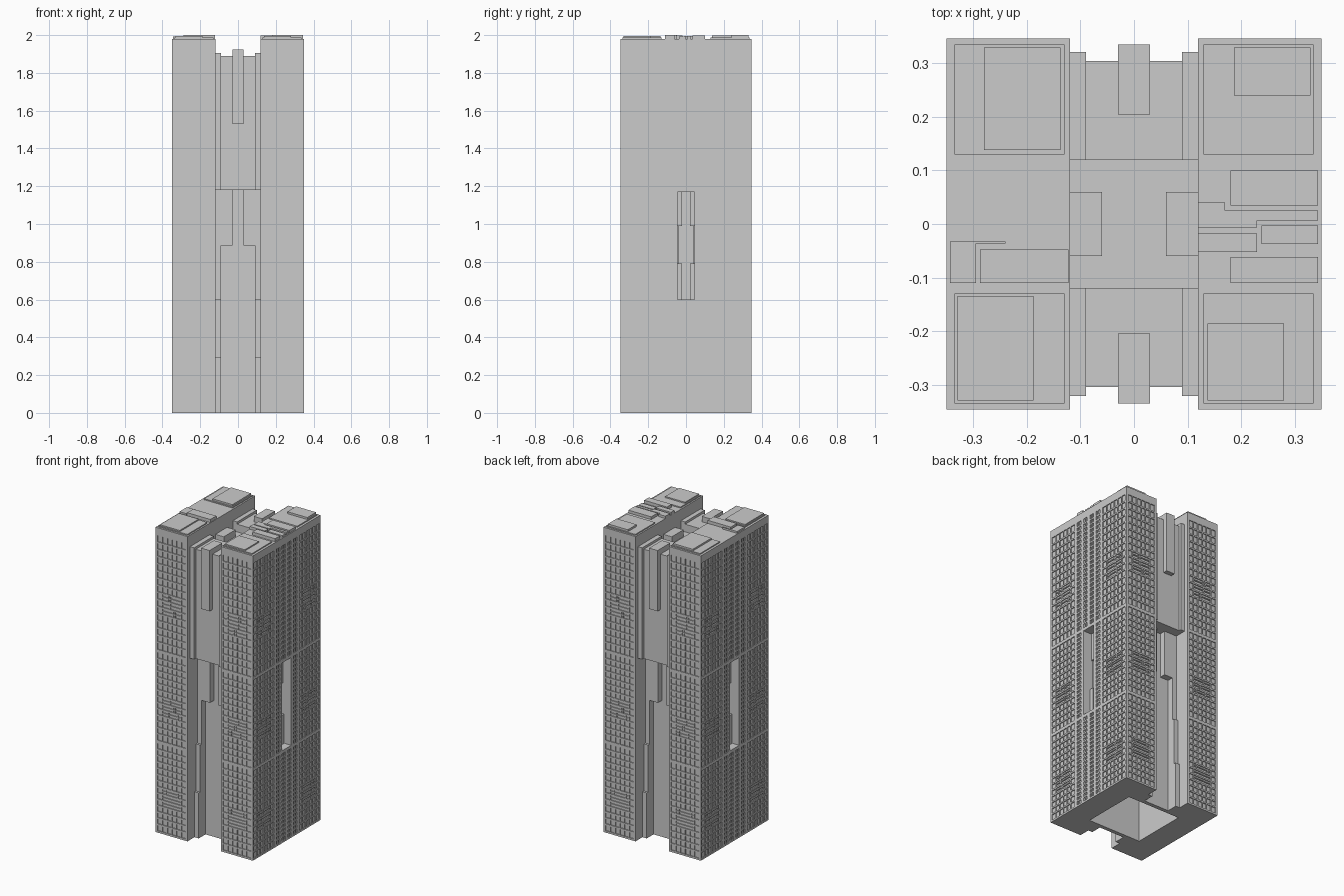
import bpy, bmesh, random

if "Cube" in bpy.data.objects:
    bpy.data.objects.remove(bpy.data.objects["Cube"])

random.seed(4)


def build(name, boxes):
    """One object from boxes given as (x0, x1, y0, y1, z0, z1)."""
    bm = bmesh.new()
    for x0, x1, y0, y1, z0, z1 in boxes:
        x0, x1 = sorted((x0, x1))
        y0, y1 = sorted((y0, y1))
        lo = [bm.verts.new((x, y, z0)) for x, y in ((x0, y0), (x1, y0), (x1, y1), (x0, y1))]
        hi = [bm.verts.new((x, y, z1)) for x, y in ((x0, y0), (x1, y0), (x1, y1), (x0, y1))]
        bm.faces.new(lo[::-1])
        bm.faces.new(hi)
        for i in range(4):
            j = (i + 1) % 4
            bm.faces.new((lo[i], lo[j], hi[j], hi[i]))
    me = bpy.data.meshes.new(name)
    bm.to_mesh(me)
    bm.free()
    ob = bpy.data.objects.new(name, me)
    bpy.context.collection.objects.link(ob)
    return ob


def cut(ob, cutter):
    m = ob.modifiers.new("cut", "BOOLEAN")
    m.operation = "DIFFERENCE"
    m.solver = "EXACT"
    m.object = cutter
    cutter.hide_render = True
    cutter.hide_set(True)


def both(boxes):
    """Repeat boxes mirrored front to back."""
    return boxes + [(a, b, -d, -c, e, f) for a, b, c, d, e, f in boxes]


X, Y, IN, TOP, REC = 0.35, 0.347, 0.12, 1.98, 0.006
SECTIONS = [(0.012, 0.58, 14), (0.6, 1.17, 14), (1.19, 1.93, 16)]
BANDS = [(0, 0.012), (0.58, 0.6), (1.17, 1.19), (1.93, TOP)]
ODD = [(0.19, 0.3), (0.75, 0.88), (1.42, 1.55)]


# Window grid in (u, z): floor bars, mullions, irregular bays on some floors
def window_grid(u0, u1, cols):
    out = []
    step = (u1 - u0) / cols
    for z0, z1, n in SECTIONS:
        h = (z1 - z0) / n
        for k in range(n):
            z = z0 + k * h
            odd = any(a < z + h / 2 < b for a, b in ODD)
            if k:
                out.append((u0, u1, z - 0.005, z + 0.005))
            for i in range(1, cols):
                u = u0 + i * step
                if odd and 1 < i < cols - 1:
                    if random.random() < 0.5:
                        continue
                    u += step * 0.3 * random.choice((-1, 1))
                out.append((u - 0.003, u + 0.003, z, z + h))
            if odd:
                out.append((u0 + step, u1 - step, z + h * 0.45, z + h * 0.6))
    return out


# Narrow ladder of small windows
def ladder(u0, u1, sections):
    out = []
    m = (u0 + u1) / 2
    for z0, z1, n in sections:
        n = int(n * 1.5)
        h = (z1 - z0) / n
        out += [(u0, u1, z0 + k * h - 0.005, z0 + k * h + 0.005) for k in range(1, n)]
        out.append((m - 0.003, m + 0.003, z0, z1))
    return out


END = window_grid(0.134, 0.335, 6)
end_face = END + [(0.12, 0.134, 0, TOP), (0.335, X, 0, TOP)] + [(0.134, 0.335, a, b) for a, b in BANDS]

half = window_grid(0.13, 0.335, 6) + ladder(0.07, 0.105, SECTIONS)
half += ladder(0.014, 0.046, [SECTIONS[0], SECTIONS[2]])
half += [(0.335, Y, 0, TOP), (0.105, 0.13, 0, TOP), (0.046, 0.07, 0, TOP)]
half += [(0, 0.014, 0, 0.6), (0, 0.014, 1.17, TOP)]
for a, b in BANDS:
    half += [(0.13, 0.335, a, b), (0.07, 0.105, a, b), (0.014, 0.046, a, b)]
side_face = half + [(-b, -a, c, d) for a, b, c, d in half]

# Hidden cutters: open void under the tower, tall slots in the outer walls
void = build("void_cutter", [(-0.19, 0.19, -0.18, 0.18, -0.1, 0.55)])
slots = build("slot_cutter", [(s * 0.23, s * 0.4, -0.046, 0.046, 0.6, 1.17) for s in (-1, 1)])

for s, side in ((1, "right"), (-1, "left")):
    # Slab body, set back behind the window frames
    slab = build(side + "_slab", [(s * IN, s * (X - REC), -Y + REC, Y - REC, 0, TOP)])
    cut(slab, void)
    cut(slab, slots)
    # Frames on the ends and the long outer face
    build(side + "_end_frames", both([(s * a, s * b, -Y, -Y + REC, c, d) for a, b, c, d in end_face]))
    build(side + "_side_frames", [(s * (X - REC), s * X, a, b, c, d) for a, b, c, d in side_face])
    # Piers inside the wall slot
    build(side + "_slot_piers", both([
        (s * 0.22, s * 0.29, 0.02, 0.046, 0.99, 1.17),
        (s * 0.22, s * 0.28, 0.036, 0.046, 0.79, 0.99),
        (s * 0.22, s * 0.30, 0.02, 0.046, 0.6, 0.79)]))

# Upper core: raised front and back blocks, ribs, centre fins, sunken middle
build("upper_core", both([(-IN, IN, 0.12, 0.305, 1.18, 1.89)]))
build("core_middle", [(-IN, IN, -0.12, 0.12, 1.1, 1.84)])
build("core_ribs", both([(s * 0.09, s * IN, 0.12, 0.321, 1.18, 1.905) for s in (-1, 1)]))
build("core_fins", both([(-0.03, 0.03, 0.205, 0.335, 1.53, 1.925)]))
build("core_side_blocks", [(s * 0.06, s * IN, -0.06, 0.06, 1.8, 1.885) for s in (-1, 1)])

# Lower core: recessed wall with stepped side piers
lower = build("lower_core", [(-IN, IN, -0.205, 0.205, 0, 1.18)])
cut(lower, void)
piers = []
for s in (-1, 1):
    piers += [(s * 0.03, s * IN, 0.2, 0.245, 0.885, 1.18),
              (s * 0.09, s * IN, 0.2, 0.245, 0.6, 0.885),
              (s * 0.09, s * IN, 0.2, 0.26, 0.295, 0.6),
              (s * 0.09, s * IN, 0.2, 0.275, 0, 0.295)]
build("lower_core_piers", both(piers))

# Roof: corner platforms with a penthouse on each, then plant boxes between
build("roof_platforms", both([(s * 0.13, s * 0.335, 0.13, 0.335, TOP, 1.987) for s in (-1, 1)]))
build("penthouses", [
    (-0.28, -0.137, 0.138, 0.33, TOP, 1.998), (0.187, 0.33, 0.24, 0.33, TOP, 2.0),
    (-0.33, -0.188, -0.33, -0.135, TOP, 1.995), (0.137, 0.28, -0.33, -0.186, TOP, 1.995)])
build("roof_plant", [
    (0.18, 0.344, 0.035, 0.1, TOP, 1.998), (0.12, 0.17, -0.007, 0.04, TOP, 1.995),
    (0.17, 0.344, 0.007, 0.025, TOP, 1.995), (0.17, 0.23, -0.007, 0.007, TOP, 1.995),
    (0.12, 0.23, -0.052, -0.018, TOP, 1.998), (0.238, 0.344, -0.037, -0.003, TOP, 1.992),
    (0.18, 0.344, -0.11, -0.062, TOP, 2.0),
    (-0.344, -0.295, -0.11, -0.036, TOP, 1.992), (-0.344, -0.24, -0.036, -0.033, TOP, 1.992),
    (-0.288, -0.122, -0.11, -0.048, TOP, 2.0)])
